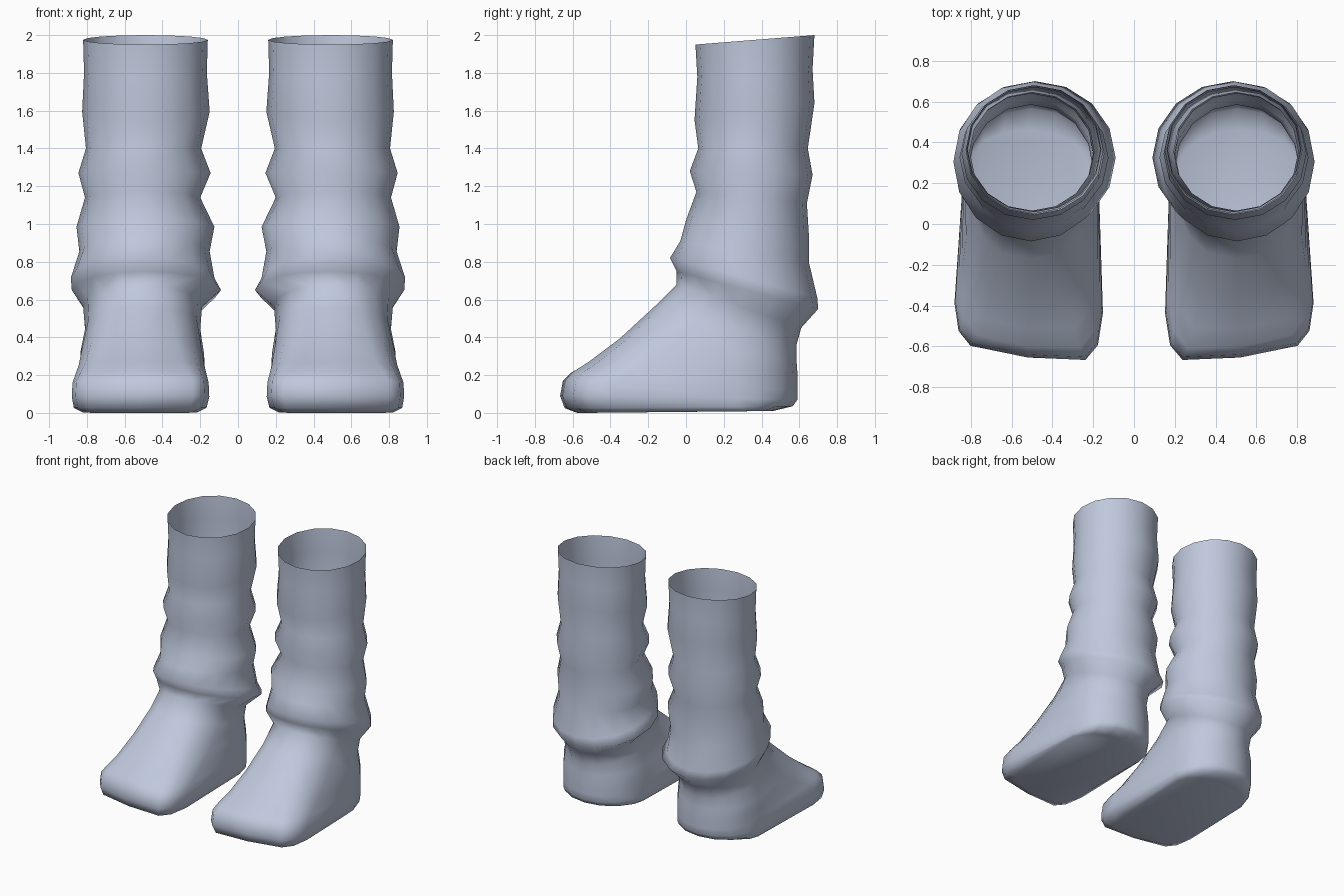
import bpy, bmesh, math

cube = bpy.data.objects.get("Cube")
if cube:
    bpy.data.objects.remove(cube)

SIDES = 16

cloth = bpy.data.materials.new("pale blue grey")
cloth.use_nodes = True
colour = (0.52, 0.58, 0.72, 1)
cloth.diffuse_color = colour
cloth.node_tree.nodes["Principled BSDF"].inputs["Base Color"].default_value = colour

# Shaft rings: front y, front z, back y, back z, inner x, outer x
SHAFT = [
    (.05, 1.95, .68, 2.0, .16, .82),
    (.06, 1.78, .67, 1.82, .165, .815),
    (.045, 1.55, .68, 1.64, .15, .825),
    (.065, 1.4, .645, 1.4, .195, .805),
    (.02, 1.28, .67, 1.26, .145, .845),
    (.055, 1.17, .64, 1.11, .2, .81),
    (0, 1.02, .65, .95, .125, .855),
    (-.03, .91, .65, .8, .15, .84),
    (-.085, .82, .695, .61, .125, .885),
    (-.05, .75, .70, .55, .09, .88),
    (-.05, .68, .61, .45, .19, .82),
]
# Foot rings: front y, front z, back y, back z, inner x, outer x, squareness
FOOT = [
    (-.17, .56, .585, .36, .2, .81, 2.5),
    (-.37, .39, .585, .28, .18, .84, 3.2),
    (-.55, .27, .59, .21, .16, .87, 4),
    (-.65, .215, .59, .16, .145, .89, 5),
    (-.69, .17, .59, .12, .135, .905, 6),
    (-.705, .09, .59, .07, .13, .91, 6),
    (-.68, .025, .565, .035, .15, .895, 6),
    (-.61, 0, .46, .01, .21, .83, 6),
]
HEEL_Y = .27          # where the round heel meets the long forefoot
HEEL_IN, HEEL_OUT = .175, .835
TOE_SKEW = .13        # the toe edge slants back towards the outside


def power(v, n):
    return math.copysign(abs(v) ** (2 / n), v)


def shaft_ring(yf, zf, yb, zb, x0, x1):
    pts = []
    for i in range(SIDES):
        a = math.tau * i / SIDES
        t = (1 + math.sin(a)) / 2
        pts.append(((x0 + x1) / 2 + (x1 - x0) / 2 * math.cos(a),
                    yf + (yb - yf) * t, zf + (zb - zf) * t))
    return pts


def foot_ring(yf, zf, yb, zb, x0, x1, n):
    pts = []
    for i in range(SIDES):
        a = math.tau * i / SIDES
        c, s = math.cos(a), math.sin(a)
        if s >= -1e-6:                       # round heel
            f, u = 0, c
            y = HEEL_Y + (yb - HEEL_Y) * s
        else:                                # squared forefoot
            f, u = -power(s, n), power(c, n)
            y = HEEL_Y + (yf - HEEL_Y) * f
        lo = max(x0, HEEL_IN) * (1 - f) + x0 * f
        hi = min(x1, HEEL_OUT) * (1 - f) + x1 * f
        x = (lo + hi) / 2 + (hi - lo) / 2 * u
        t = (y - yf) / (yb - yf)
        skew = TOE_SKEW * (x - x0) * f * f * min(1, max(0, n - 2.5) / 2)
        pts.append((x, y + skew, zf + (zb - zf) * t))
    return pts


def build_boot(name, side):
    bm = bmesh.new()
    rings = [shaft_ring(*r) for r in SHAFT] + [foot_ring(*r) for r in FOOT]
    loops = [[bm.verts.new((side * x, y, z)) for x, y, z in r] for r in rings]
    for a, b in zip(loops, loops[1:]):
        for i in range(SIDES):
            j = (i + 1) % SIDES
            bm.faces.new((a[i], b[i], b[j], a[j]))
    # flat sole, mouth left open
    bm.faces.new(reversed(loops[-1]))
    if side < 0:
        bmesh.ops.reverse_faces(bm, faces=bm.faces[:])
    for f in bm.faces:
        f.smooth = True
    mesh = bpy.data.meshes.new(name)
    bm.to_mesh(mesh)
    bm.free()
    mesh.materials.append(cloth)
    obj = bpy.data.objects.new(name, mesh)
    bpy.context.collection.objects.link(obj)


build_boot("left_boot", 1)
build_boot("right_boot", -1)
